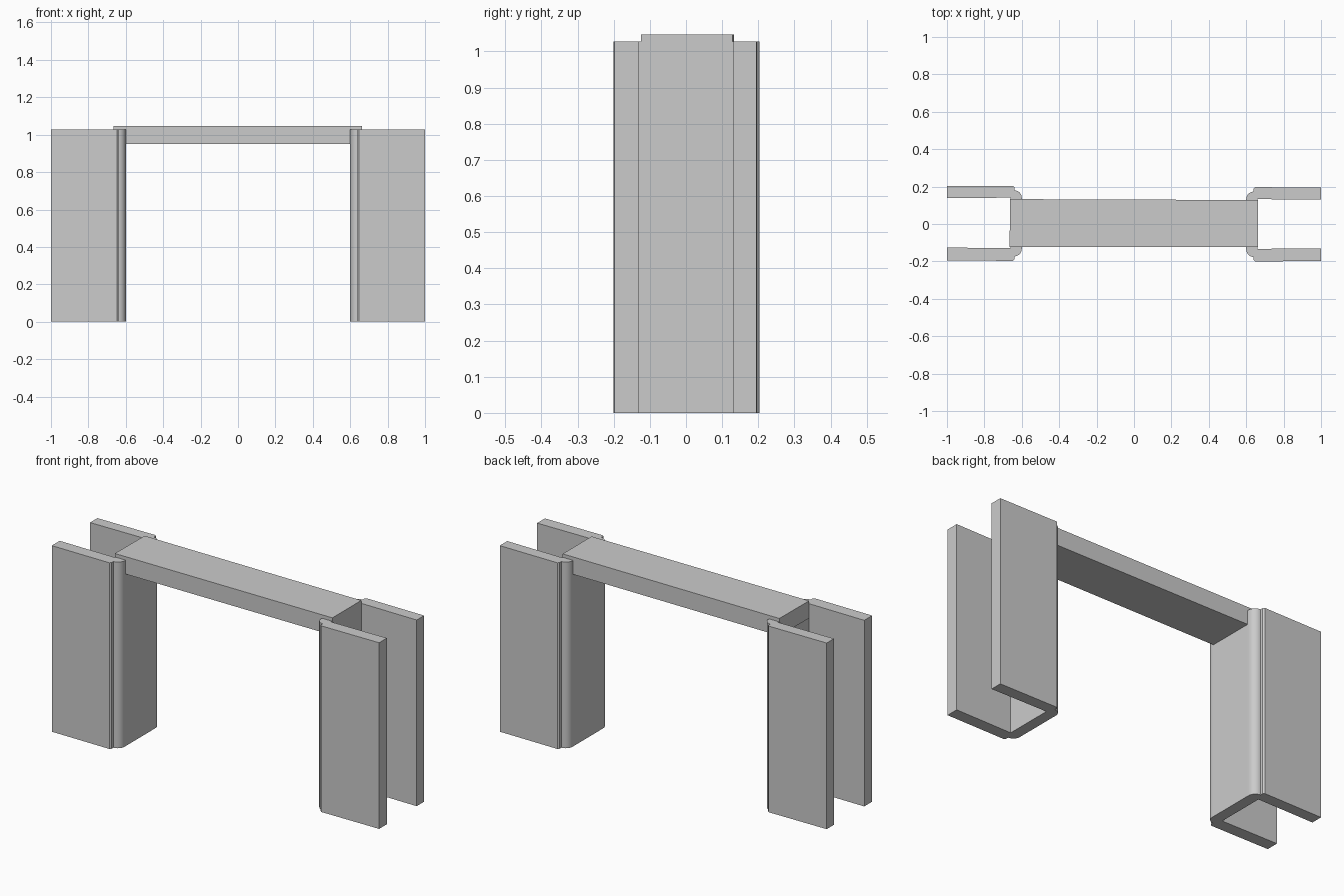
import bpy, bmesh, math

if "Cube" in bpy.data.objects:
    bpy.data.objects.remove(bpy.data.objects["Cube"])

LEG_TOP = 1.027
WEB_IN, WEB_OUT = 0.60, 0.66   # web faces, measured from the centre


def extrude_profile(name, pts, z0, z1):
    """Solid prism from a closed xy outline."""
    bm = bmesh.new()
    face = bm.faces.new([bm.verts.new((x, y, z0)) for x, y in pts])
    top = bmesh.ops.extrude_face_region(bm, geom=[face])
    for v in top["geom"]:
        if isinstance(v, bmesh.types.BMVert):
            v.co.z = z1
    bmesh.ops.recalc_face_normals(bm, faces=bm.faces)
    mesh = bpy.data.meshes.new(name)
    bm.to_mesh(mesh)
    bm.free()
    obj = bpy.data.objects.new(name, mesh)
    bpy.context.collection.objects.link(obj)
    return obj


def half_channel(inner, outer, ysign):
    """Rounded corner and flange, from the web's inner face round to its outer face."""
    pts = [(WEB_IN, 0.125)]
    # bulging rounded corner
    for i in range(9):
        a = math.pi - i * math.pi / 2 / 8
        pts.append((0.64 + 0.04 * math.cos(a), outer - 0.064 + 0.04 * math.sin(a)))
    # small step, then the flange
    pts += [(0.64, outer - 0.007), (0.648, outer), (1.0, outer - 0.002),
            (1.0, inner), (WEB_OUT, inner + 0.003)]
    return [(x, ysign * y) for x, y in pts]


def channel_leg(name, side, back, front):
    pts = half_channel(*back, 1) + half_channel(*front, -1)[::-1]
    leg = extrude_profile(name, [(side * x, y) for x, y in pts], 0, LEG_TOP)
    # smooth only the rounded corners
    bpy.ops.object.select_all(action='DESELECT')
    bpy.context.view_layer.objects.active = leg
    leg.select_set(True)
    bpy.ops.object.shade_smooth_by_angle(angle=math.radians(25))


# U-shaped legs, open outward
channel_leg("right_leg", 1, (0.130, 0.197), (0.130, 0.200))
channel_leg("left_leg", -1, (0.138, 0.204), (0.126, 0.197))

# crossbeam resting in the legs
extrude_profile("crossbeam", [(-0.665, -0.124), (0.663, -0.124),
                              (0.663, 0.128), (-0.663, 0.133)], 0.95, 1.046)
